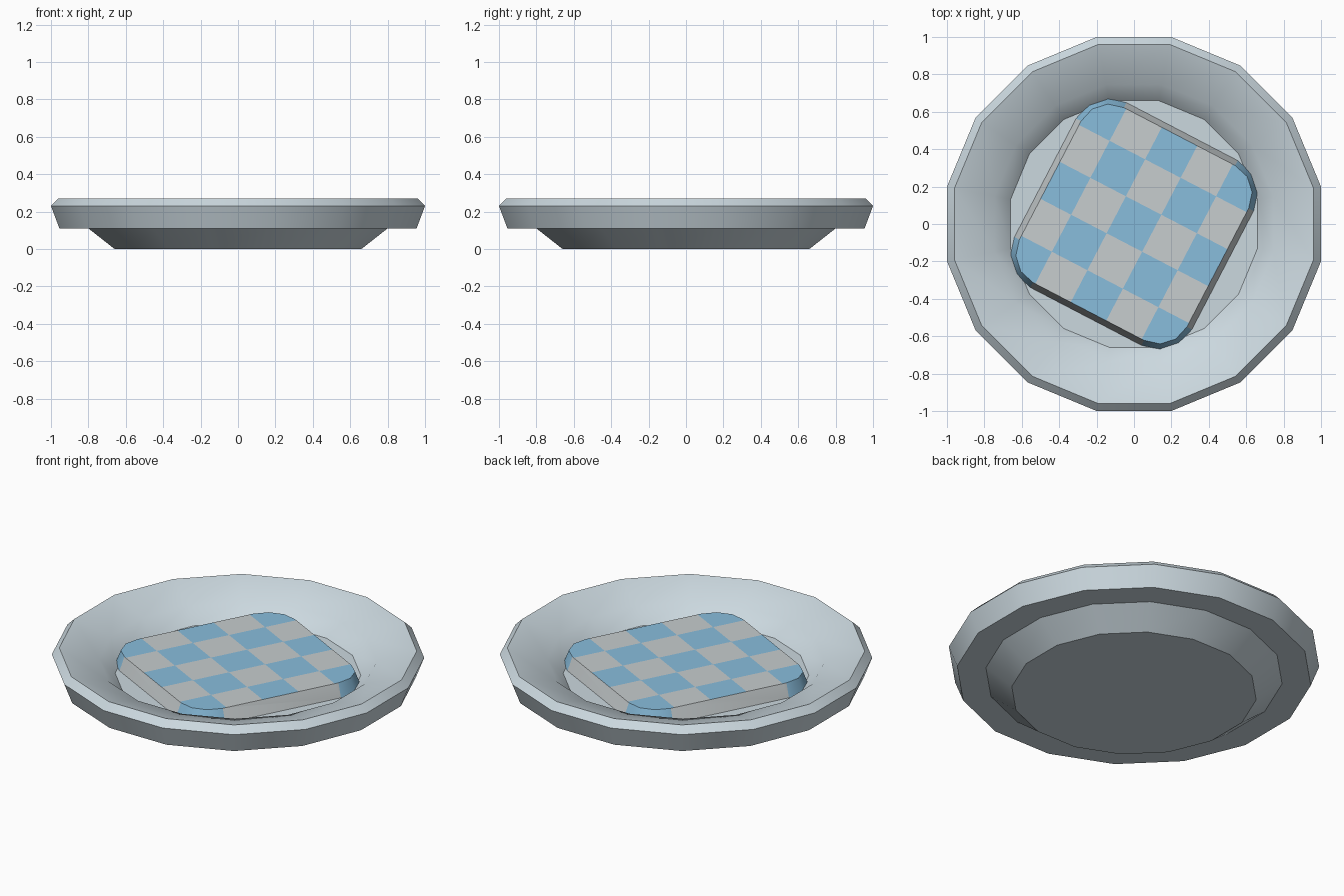
import bpy, bmesh, math
from mathutils import Matrix

if "Cube" in bpy.data.objects:
    bpy.data.objects.remove(bpy.data.objects["Cube"])

def material(name, rgb):
    m = bpy.data.materials.new(name)
    m.diffuse_color = (*rgb, 1)
    m.use_nodes = True
    m.node_tree.nodes["Principled BSDF"].inputs["Base Color"].default_value = m.diffuse_color
    return m

pale_grey = material("pale blue grey", (0.60, 0.69, 0.74))
cloth_white = material("cloth off white", (0.57, 0.61, 0.62))
cloth_blue = material("cloth blue", (0.25, 0.51, 0.72))

def finish(bm, name, mats):
    bmesh.ops.recalc_face_normals(bm, faces=bm.faces[:])
    me = bpy.data.meshes.new(name)
    bm.to_mesh(me)
    bm.free()
    for m in mats:
        me.materials.append(m)
    ob = bpy.data.objects.new(name, me)
    bpy.context.collection.objects.link(ob)
    bpy.ops.object.select_all(action='DESELECT')
    ob.select_set(True)
    bpy.context.view_layer.objects.active = ob
    bpy.ops.object.shade_smooth_by_angle(angle=math.radians(35))
    return ob

def bridge(bm, a, b):
    n = len(a)
    return [bm.faces.new((a[i], a[(i + 1) % n], b[(i + 1) % n], b[i])) for i in range(n)]

# Plate: 16-sided revolved profile (distance to the flats, height)
SIDES = 16
profile = [(0.66, 0.0), (0.80, 0.11), (0.955, 0.11), (1.0, 0.23),
           (0.96, 0.27), (0.745, 0.205), (0.66, 0.12)]
bm = bmesh.new()
rings = []
for r, z in profile:
    R = r / math.cos(math.pi / SIDES)
    rings.append([bm.verts.new((R * math.cos((k + 0.5) * math.tau / SIDES),
                                R * math.sin((k + 0.5) * math.tau / SIDES), z))
                  for k in range(SIDES)])
for a, b in zip(rings, rings[1:]):
    bridge(bm, a, b)
bm.faces.new(rings[0])
bm.faces.new(rings[-1])
finish(bm, "plate", [pale_grey])

# Folded cloth: rounded rectangle with sloping sides and a checked top
HU, HV, RAD = 0.535, 0.557, 0.20

def outline(bm, inset, z):
    pts = []
    for q, (sx, sy) in enumerate([(1, 1), (-1, 1), (-1, -1), (1, -1)]):
        for s in range(4):
            a = math.radians(90 * q + 30 * s)
            pts.append(bm.verts.new((sx * (HU - RAD) + (RAD - inset) * math.cos(a),
                                     sy * (HV - RAD) + (RAD - inset) * math.sin(a), z)))
    return pts

bm = bmesh.new()
low, high = outline(bm, 0, 0.122), outline(bm, 0.03, 0.20)
bridge(bm, low, high)
bm.faces.new(low)
bm.faces.new(high)
bm.normal_update()

def top_geometry():
    faces = [f for f in bm.faces if all(v.co.z > 0.19 for v in f.verts)]
    edges = {e for f in faces for e in f.edges}
    verts = {v for f in faces for v in f.verts}
    return faces + list(edges) + list(verts)

# Cut the top into five by five checks
for axis, half in ((0, HU), (1, HV)):
    for k in (-1.5, -0.5, 0.5, 1.5):
        co, no = [0, 0, 0], [0, 0, 0]
        co[axis], no[axis] = k * half * 0.4, 1
        bmesh.ops.bisect_plane(bm, geom=top_geometry(), plane_co=co, plane_no=no, dist=1e-5)

for f in bm.faces:
    c = f.calc_center_median()
    if c.z > 0.19:
        i, j = round(c.x / (HU * 0.4)), round(c.y / (HV * 0.4))
        f.material_index = 1 if (i + j) % 2 == 0 else 0
    elif c.z > 0.13:  # sides: blue at the rounded corners only
        f.material_index = 1 if abs(c.x) > HU - RAD and abs(c.y) > HV - RAD else 0
bm.transform(Matrix.Rotation(math.radians(-27.5), 4, 'Z'))
finish(bm, "checked_cloth", [cloth_white, cloth_blue])
